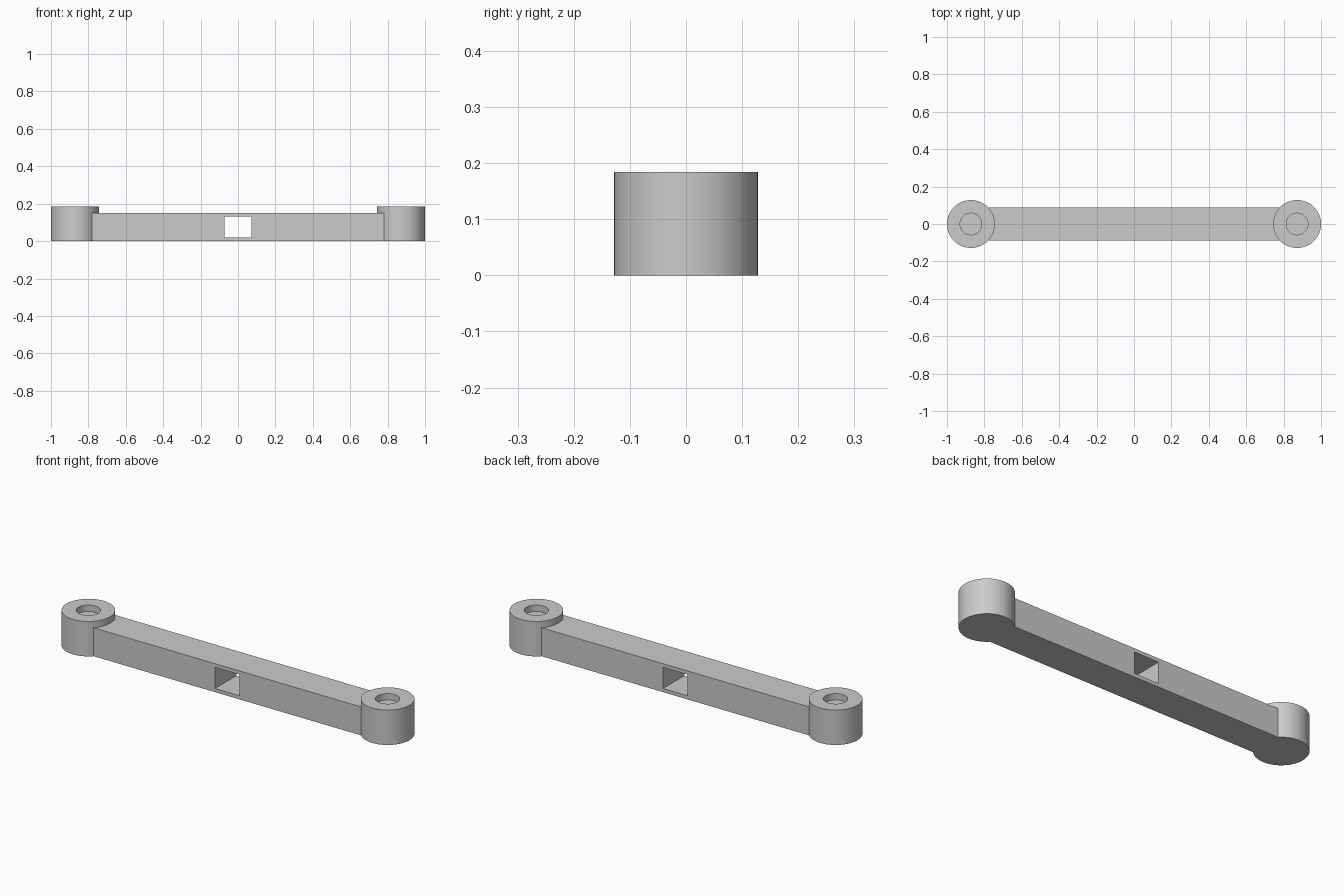
import bpy
import math

if "Cube" in bpy.data.objects:
    bpy.data.objects.remove(bpy.data.objects["Cube"], do_unlink=True)

grey = bpy.data.materials.new("plain grey")
grey.use_nodes = True
GREY = (0.6, 0.6, 0.6, 1)
grey.diffuse_color = GREY
grey.node_tree.nodes["Principled BSDF"].inputs["Base Color"].default_value = GREY

END_X, BOSS_R, BOSS_H = 0.872, 0.128, 0.184
BAR_W, BAR_H = 0.177, 0.15
HOLE_R, HOLE_FLOOR = 0.058, 0.15


def finish(name):
    obj = bpy.context.object
    obj.name = name
    obj.data.materials.append(grey)
    return obj


def box(name, size, z):
    bpy.ops.mesh.primitive_cube_add(size=1, location=(0, 0, z))
    obj = finish(name)
    obj.scale = size
    bpy.ops.object.transform_apply(location=False, rotation=False, scale=True)
    return obj


def cylinder(name, radius, x, bottom, top):
    bpy.ops.mesh.primitive_cylinder_add(
        vertices=64, radius=radius, depth=top - bottom, location=(x, 0, (bottom + top) / 2))
    return finish(name)


def combine(target, tool, operation):
    mod = target.modifiers.new(operation.title(), "BOOLEAN")
    mod.operation, mod.object, mod.solver = operation, tool, "EXACT"
    bpy.context.view_layer.objects.active = target
    bpy.ops.object.modifier_apply(modifier=mod.name)
    bpy.data.objects.remove(tool, do_unlink=True)


# Straight bar with a rectangular window through its middle
link = box("link_arm", (2 * END_X, BAR_W, BAR_H), BAR_H / 2)
combine(link, box("window_cutter", (0.144, 1, 0.112), BAR_H / 2), "DIFFERENCE")

# Round end bosses, each with a shallow round recess in the top
for side in (-1, 1):
    x = side * END_X
    combine(link, cylinder("end_boss", BOSS_R, x, 0, BOSS_H), "UNION")
    combine(link, cylinder("recess_cutter", HOLE_R, x, HOLE_FLOOR, 1), "DIFFERENCE")

bpy.ops.object.select_all(action="DESELECT")
link.select_set(True)
bpy.context.view_layer.objects.active = link
bpy.ops.object.shade_smooth_by_angle(angle=math.radians(30))
